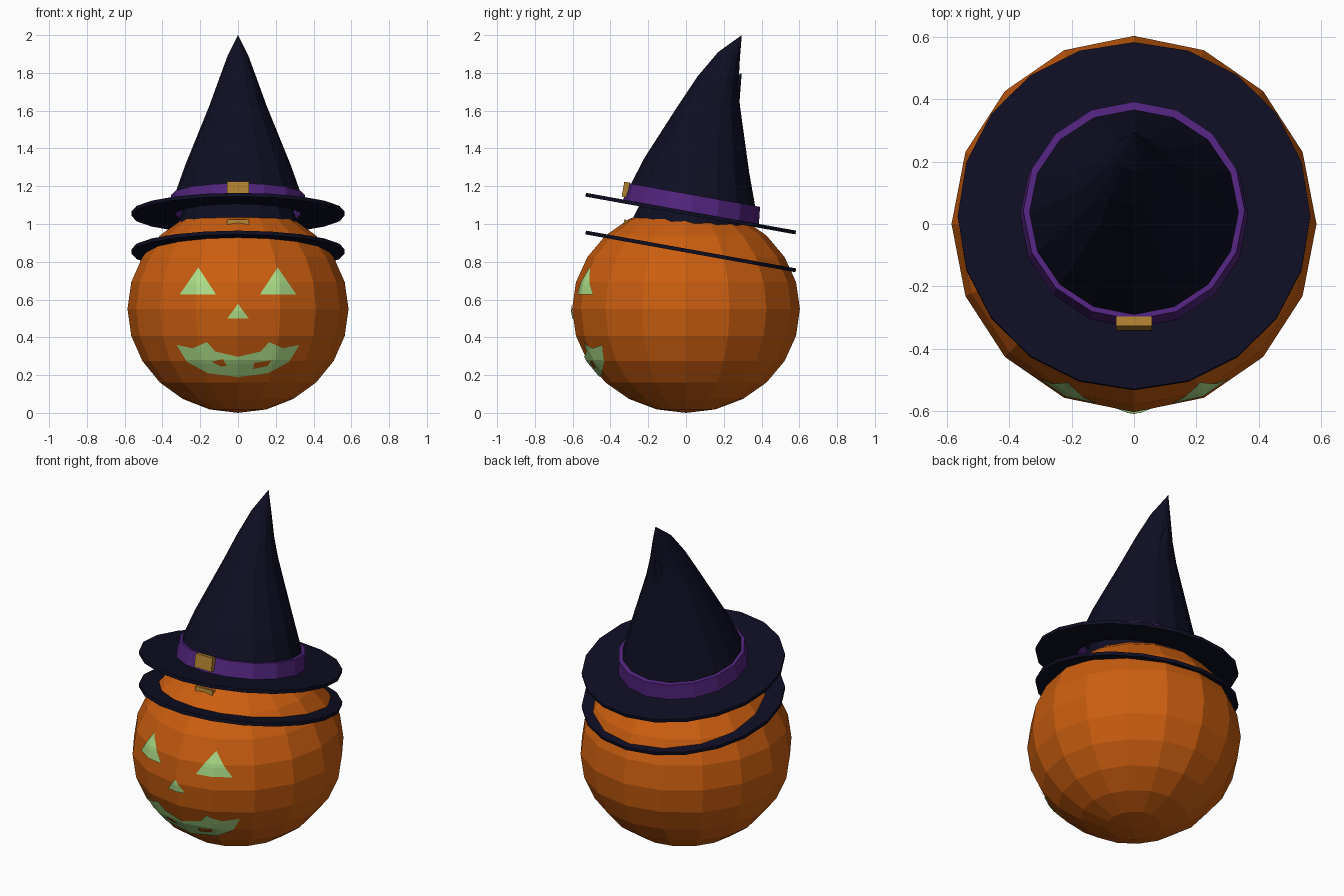
import bpy, bmesh, math
from mathutils import Vector, Matrix
from mathutils.bvhtree import BVHTree

if "Cube" in bpy.data.objects:
    bpy.data.objects.remove(bpy.data.objects["Cube"])


def material(name, rgb):
    m = bpy.data.materials.new(name)
    m.diffuse_color = (*rgb, 1)
    m.use_nodes = True
    m.node_tree.nodes["Principled BSDF"].inputs["Base Color"].default_value = m.diffuse_color
    return m


ORANGE = material("pumpkin orange", (0.60, 0.112, 0.005))
GREEN = material("glowing green", (0.42, 0.74, 0.25))
NAVY = material("midnight blue", (0.0045, 0.0045, 0.017))
PURPLE = material("band purple", (0.085, 0.018, 0.21))
GOLD = material("buckle gold", (0.43, 0.22, 0.03))


def add_object(name, bm, mat):
    mesh = bpy.data.meshes.new(name)
    bm.to_mesh(mesh)
    bm.free()
    mesh.materials.append(mat)
    ob = bpy.data.objects.new(name, mesh)
    bpy.context.collection.objects.link(ob)
    return ob


def loft(bm, rings, closed=False):
    """Bridge rings of points with quads; closed also joins last to first."""
    loops = [[bm.verts.new(p) for p in ring] for ring in rings]
    pairs = list(zip(loops, loops[1:]))
    if closed:
        pairs.append((loops[-1], loops[0]))
    for a, b in pairs:
        n = len(a)
        for i in range(n):
            j = (i + 1) % n
            bm.faces.new((a[i], a[j], b[j], b[i]))
    return loops


def circle(r, z, n):
    return [Vector((r * math.sin(2 * math.pi * i / n),
                    -r * math.cos(2 * math.pi * i / n), z)) for i in range(n)]


# Pumpkin body: faceted, slightly squashed ball
bm = bmesh.new()
bmesh.ops.create_uvsphere(bm, u_segments=16, v_segments=12, radius=1)
bmesh.ops.transform(bm, verts=bm.verts, matrix=Matrix.Translation((0, 0, 0.55))
                    @ Matrix.Diagonal((0.585, 0.603, 0.55, 1)))
surface = BVHTree.FromBMesh(bm)
add_object("pumpkin", bm, ORANGE)


# Face pieces: flat outlines wrapped onto the front of the pumpkin
def face_piece(name, outline, mat, lift):
    bm = bmesh.new()
    bm.faces.new([bm.verts.new((x, -1, z)) for x, z in outline])
    bmesh.ops.triangulate(bm, faces=bm.faces[:])
    for i in range(-18, 50):
        for co, no in (((i * 0.02, 0, 0), (1, 0, 0)), ((0, 0, i * 0.02), (0, 0, 1))):
            bmesh.ops.bisect_plane(bm, geom=bm.verts[:] + bm.edges[:] + bm.faces[:],
                                   plane_co=co, plane_no=no)
    for v in bm.verts:
        hit, normal, _, _ = surface.ray_cast(v.co, Vector((0, 1, 0)))
        if hit:
            v.co = hit + Vector((0, -lift, 0))
    bm.normal_update()
    flip = [f for f in bm.faces if f.normal.y > 0]
    bmesh.ops.reverse_faces(bm, faces=flip)
    add_object(name, bm, mat)


for side, s in (("left", -1), ("right", 1)):
    face_piece(side + "_eye", [(s * 0.117, 0.628), (s * 0.308, 0.628), (s * 0.21, 0.77)],
               GREEN, 0.007)
face_piece("nose", [(-0.057, 0.5), (0.057, 0.5), (0, 0.577)], GREEN, 0.007)

half = [(0.12, 0.325), (0.165, 0.375), (0.24, 0.342), (0.325, 0.36),
        (0.27, 0.27), (0.16, 0.21)]
mouth = [(0, 0.297)] + half + [(0, 0.19)] + [(-x, z) for x, z in reversed(half)]
face_piece("mouth", mouth, GREEN, 0.007)
face_piece("left_mouth_gap", [(-0.14, 0.27), (-0.09, 0.245), (-0.06, 0.25), (-0.08, 0.285)],
           ORANGE, 0.012)
face_piece("right_mouth_gap", [(0.08, 0.232), (0.155, 0.247), (0.178, 0.278), (0.085, 0.265)],
           ORANGE, 0.012)


# Hat: tilted brim, band and buckle with a bent cone
TILT = Matrix.Translation((0, 0.025, 1.055)) @ Matrix.Rotation(math.radians(-10.2), 4, 'X')


def make_hat(label, drop):
    shift = Matrix.Translation((0, 0, -drop))

    # Brim: thin open ring
    bm = bmesh.new()
    loft(bm, [circle(0.34, -0.01, 20), circle(0.565, -0.01, 20),
              circle(0.565, 0.01, 20), circle(0.34, 0.01, 20)], closed=True)
    bm.transform(shift @ TILT)
    add_object(label + "_brim", bm, NAVY)

    # Band: thin-walled ring round the foot of the cone
    bm = bmesh.new()
    loft(bm, [circle(0.335, 0, 16), circle(0.366, 0, 16),
              circle(0.355, 0.1, 16), circle(0.325, 0.1, 16)], closed=True)
    bm.transform(shift @ TILT)
    add_object(label + "_band", bm, PURPLE)

    # Buckle: small block on the front of the band
    bm = bmesh.new()
    bmesh.ops.create_cube(bm, size=1, matrix=Matrix.Translation((0, -0.361, 0.064))
                          @ Matrix.Diagonal((0.115, 0.03, 0.08, 1)))
    bm.transform(shift @ TILT)
    add_object(label + "_buckle", bm, GOLD)

    # Cone: (front y, front z, back y, back z, half width) for each ring
    rows = [(-0.31, 1.125, 0.36, 1.005, 0.345), (-0.29, 1.215, 0.366, 1.095, 0.335),
            (-0.22, 1.35, 0.335, 1.27, 0.28), (-0.04, 1.63, 0.285, 1.63, 0.15),
            (0.06, 1.78, 0.278, 1.74, 0.103), (0.17, 1.91, 0.285, 1.87, 0.055)]
    rings = []
    for fy, fz, by, bz, w in rows:
        mid = Vector((0, (fy + by) / 2, (fz + bz) / 2))
        arm = Vector((0, (by - fy) / 2, (bz - fz) / 2))
        rings.append([mid + arm * c.y + Vector((w * c.x, 0, 0)) for c in circle(1, 0, 16)])
    bm = bmesh.new()
    top = loft(bm, rings)[-1]
    tip = bm.verts.new((0, 0.295, 2.0))
    for i in range(16):
        bm.faces.new((top[i], top[(i + 1) % 16], tip))
    bm.transform(shift)
    add_object(label + "_cone", bm, NAVY)


# Two stacked hats, the lower one sunk into the pumpkin
make_hat("upper_hat", 0)
make_hat("lower_hat", 0.2)
